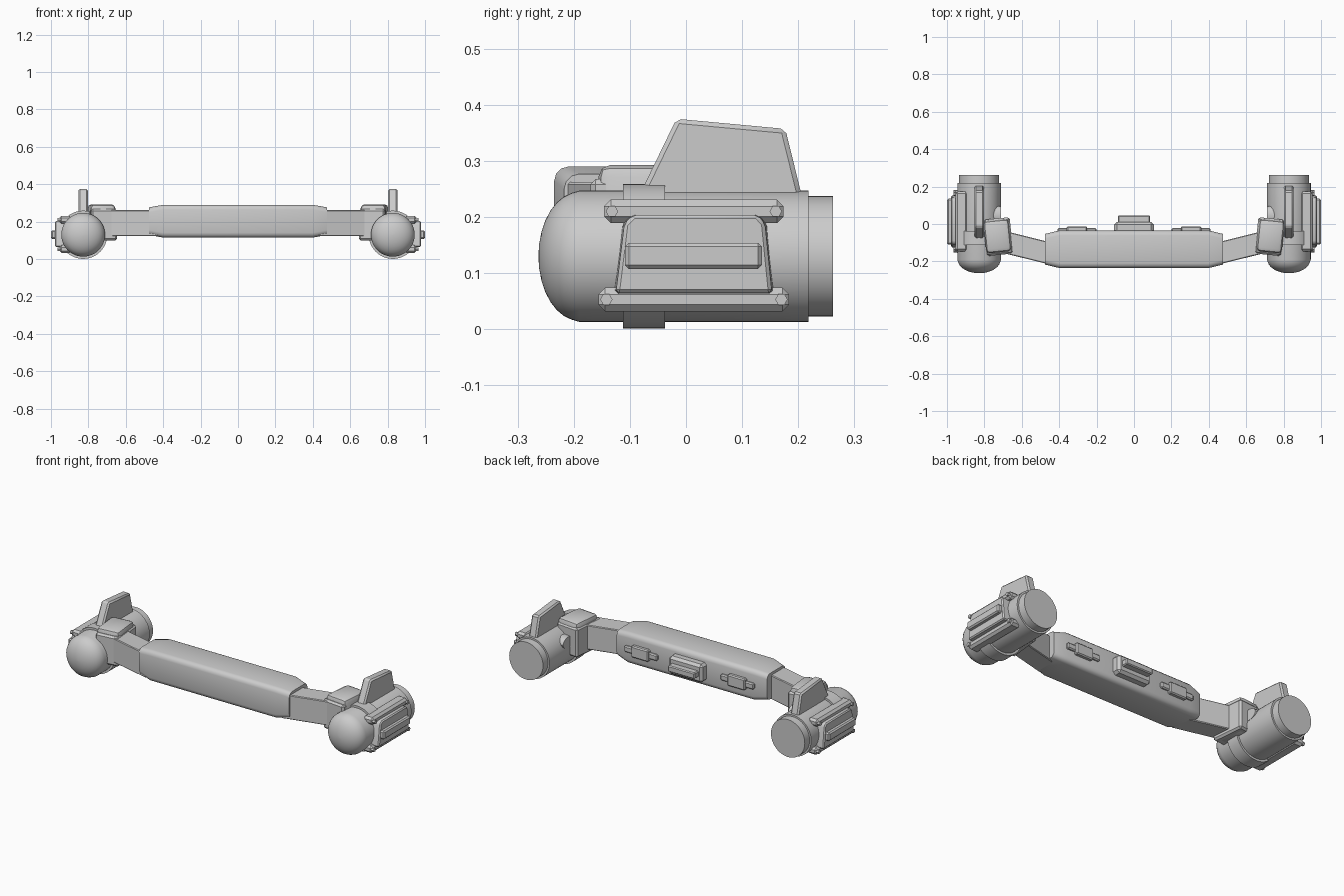
import bpy, bmesh, math
from mathutils import Vector, Matrix

if "Cube" in bpy.data.objects:
    bpy.data.objects.remove(bpy.data.objects["Cube"], do_unlink=True)

grey = bpy.data.materials.new("plain grey")
grey.use_nodes = True
grey.diffuse_color = (0.6, 0.6, 0.6, 1)
grey.node_tree.nodes["Principled BSDF"].inputs["Base Color"].default_value = (0.6, 0.6, 0.6, 1)


def finish(name, bm, mirror=True, bevel=0, segments=1):
    """Bevel, shade and link a mesh; mirrored parts get a twin across x."""
    bmesh.ops.recalc_face_normals(bm, faces=bm.faces)
    if bevel:
        edges = [e for e in bm.edges if e.calc_face_angle(0) > 0.6]
        bmesh.ops.bevel(bm, geom=edges, offset=bevel, segments=segments,
                        profile=0.5, affect='EDGES', clamp_overlap=True)
    me = bpy.data.meshes.new(name)
    bm.to_mesh(me)
    bm.free()
    ob = bpy.data.objects.new(name, me)
    bpy.context.collection.objects.link(ob)
    me.materials.append(grey)
    bpy.ops.object.select_all(action='DESELECT')
    ob.select_set(True)
    bpy.context.view_layer.objects.active = ob
    bpy.ops.object.shade_smooth_by_angle(angle=math.radians(32))
    if mirror:
        ob.modifiers.new("mirror", 'MIRROR').use_mirror_merge = False
    return ob


def loft(rings):
    """Skin closed rings of equal length and cap both ends."""
    bm = bmesh.new()
    rows = [[bm.verts.new(p) for p in ring] for ring in rings]
    n = len(rows[0])
    for a, b in zip(rows, rows[1:]):
        for i in range(n):
            j = (i + 1) % n
            bm.faces.new((a[i], a[j], b[j], b[i]))
    bm.faces.new(rows[0])
    bm.faces.new(rows[-1])
    return bm


def box(name, x, y, z, bevel=0, segments=1, mirror=True, turn=0):
    """Box from ranges, optionally turned about its own vertical axis."""
    rings = [[(x[0], b, c), (x[1], b, c), (x[1], b, d), (x[0], b, d)]
             for b in y for c, d in [z]]
    bm = loft(rings)
    mid = Vector((sum(x) / 2, sum(y) / 2, 0))
    bmesh.ops.rotate(bm, cent=mid, matrix=Matrix.Rotation(turn, 3, 'Z'), verts=bm.verts)
    return finish(name, bm, mirror, bevel, segments)


def side_prism(name, outline, x0, x1, shrink=1, bevel=0, segments=1):
    """Extrude a (y, z) outline along x, scaled about its middle at x1."""
    n = len(outline)
    cy, cz = sum(p[0] for p in outline) / n, sum(p[1] for p in outline) / n
    far = [(x1, cy + (y - cy) * shrink, cz + (z - cz) * shrink) for y, z in outline]
    return finish(name, loft([[(x0, y, z) for y, z in outline], far]), True, bevel, segments)


POD_X, POD_Z = 0.828, 0.13


def lathe(name, profile, sides=48):
    """Revolve (y, radius) pairs about the pod axis."""
    rings = [[(POD_X + r * math.cos(t), y, POD_Z + r * math.sin(t))
              for t in (math.tau * i / sides for i in range(sides))] for y, r in profile]
    return finish(name, loft(rings))


# Pods: domed body, raised band and stepped rear
dome = [(-0.19 - 0.073 * math.sin(a), 0.115 * math.cos(a))
        for a in (math.pi / 2 * i / 8 for i in range(7, 0, -1))]
lathe("pod_body", [(-0.263, 0.004)] + dome + [(-0.19, 0.117), (0.218, 0.117)])
lathe("pod_band", [(-0.112, 0.129), (-0.037, 0.129)])
lathe("pod_rear_cap", [(0.21, 0.107), (0.262, 0.107)])

# Fin on top of each pod
side_prism("pod_fin", [(-0.085, 0.235), (-0.017, 0.375), (0.177, 0.357), (0.207, 0.235)],
           0.803, 0.853, bevel=0.008)

# Outer side panel with raised bar
side_prism("side_panel", [(-0.132, 0.06), (-0.116, 0.19), (-0.1, 0.206),
                          (0.133, 0.206), (0.147, 0.19), (0.16, 0.06)],
           0.88, 0.978, shrink=0.95, bevel=0.006)
box("side_bar", (0.95, 1.0), (-0.109, 0.135), (0.107, 0.154), 0.007)

# Rails above and below the panel, with hexagonal bolts
for label, z, y0, y1 in (("upper", 0.21, -0.146, 0.174), ("lower", 0.053, -0.156, 0.184)):
    box(label + "_rail", (0.89, 0.955), (y0, y1), (z - 0.021, z + 0.021), 0.012)
    for end, y in (("front", y0 + 0.014), ("rear", y1 - 0.014)):
        hexagon = [(y + 0.011 * math.cos(math.tau * i / 6), z + 0.011 * math.sin(math.tau * i / 6))
                   for i in range(6)]
        side_prism(label + "_" + end + "_bolt", hexagon, 0.94, 0.964)

# Connector block between pod and arm
box("connector_block", (0.662, 0.798), (-0.152, 0.022), (0.1, 0.293), 0.022, 2, turn=-0.1)
box("connector_collar", (0.655, 0.795), (-0.165, 0.03), (0.1, 0.268), 0.01, turn=-0.1)

# Rounded strut on the inner side of the pod
strut = [(0.045 + 0.055 * math.cos(a), 0.185 + 0.035 * math.sin(a))
         for a in (math.tau * i / 16 for i in range(16))]
side_prism("inner_strut", strut, 0.8, 0.712, shrink=0.9)

# Swept arms
finish("arm", loft([[(x, y - 0.06, 0.123), (x, y + 0.06, 0.123),
                     (x, y + 0.06, 0.262), (x, y - 0.06, 0.262)]
                    for x, y in ((0.43, -0.162), (0.68, -0.1))]), bevel=0.004)


# Central beam with rounded section and tapered ends
def beam_ring(x, half_y, half_z, r=0.026):
    ring = []
    for i, (sy, sz) in enumerate(((1, 1), (-1, 1), (-1, -1), (1, -1))):
        for k in range(4):
            a = math.pi / 2 * (i + k / 3)
            ring.append((x, -0.135 + sy * (half_y - r) + r * math.cos(a),
                         0.2025 + sz * (half_z - r) + r * math.sin(a)))
    return ring


finish("central_beam", loft([beam_ring(*s) for s in (
    (-0.476, 0.082, 0.074), (-0.4, 0.1, 0.0875), (0.4, 0.1, 0.0875), (0.476, 0.082, 0.074))]),
    mirror=False)

# Housing in the middle of the beam's back
box("rear_housing", (-0.106, 0.106), (-0.06, 0.01), (0.15, 0.255), 0.014, mirror=False)
box("rear_housing_bar", (-0.085, 0.085), (0, 0.046), (0.185, 0.22), 0.005, mirror=False)

# Latches either side of the housing
box("rear_latch", (0.2, 0.41), (-0.05, -0.022), (0.185, 0.22), 0.006)
box("rear_latch_tab", (0.25, 0.36), (-0.05, -0.014), (0.17, 0.235), 0.006)
